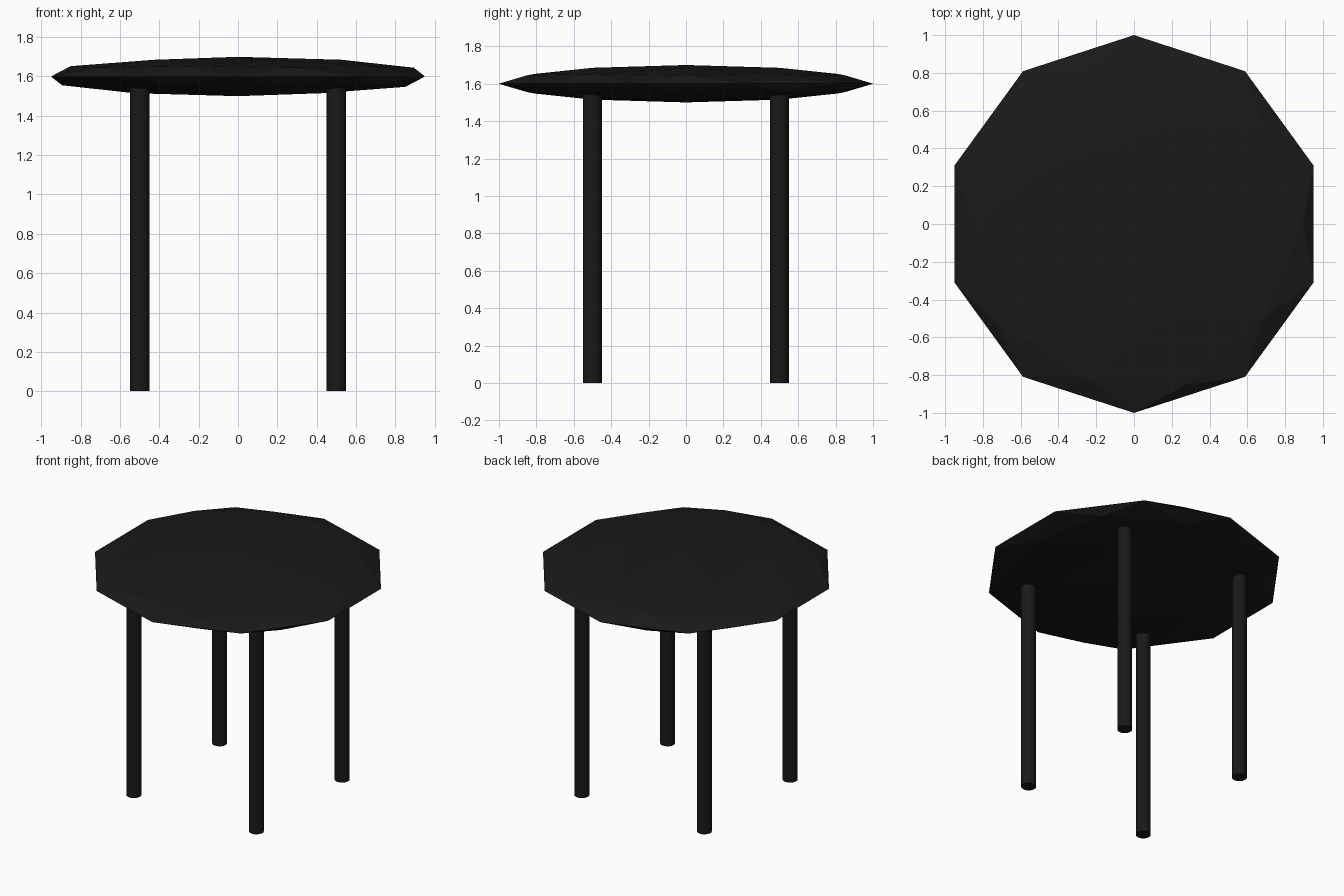
import bpy

if "Cube" in bpy.data.objects:
    bpy.data.objects.remove(bpy.data.objects["Cube"])

black = bpy.data.materials.new("black")
black.diffuse_color = (0.01, 0.01, 0.01, 1)
black.use_nodes = True
black.node_tree.nodes["Principled BSDF"].inputs["Base Color"].default_value = black.diffuse_color


def finish(name):
    obj = bpy.context.object
    obj.name = name
    obj.data.materials.append(black)
    return obj


# Faceted table top: a flattened low-poly sphere
bpy.ops.mesh.primitive_ico_sphere_add(subdivisions=2, radius=1, location=(0, 0, 1.6))
top = finish("table_top")
top.scale.z = 0.1

# Four round legs, running up into the top
LEG_HEIGHT = 1.6
for y, depth_name in ((-0.5, "front"), (0.5, "back")):
    for x, side_name in ((-0.5, "left"), (0.5, "right")):
        bpy.ops.mesh.primitive_cylinder_add(
            vertices=32, radius=0.05, depth=LEG_HEIGHT, location=(x, y, LEG_HEIGHT / 2))
        finish(f"{depth_name}_{side_name}_leg")
